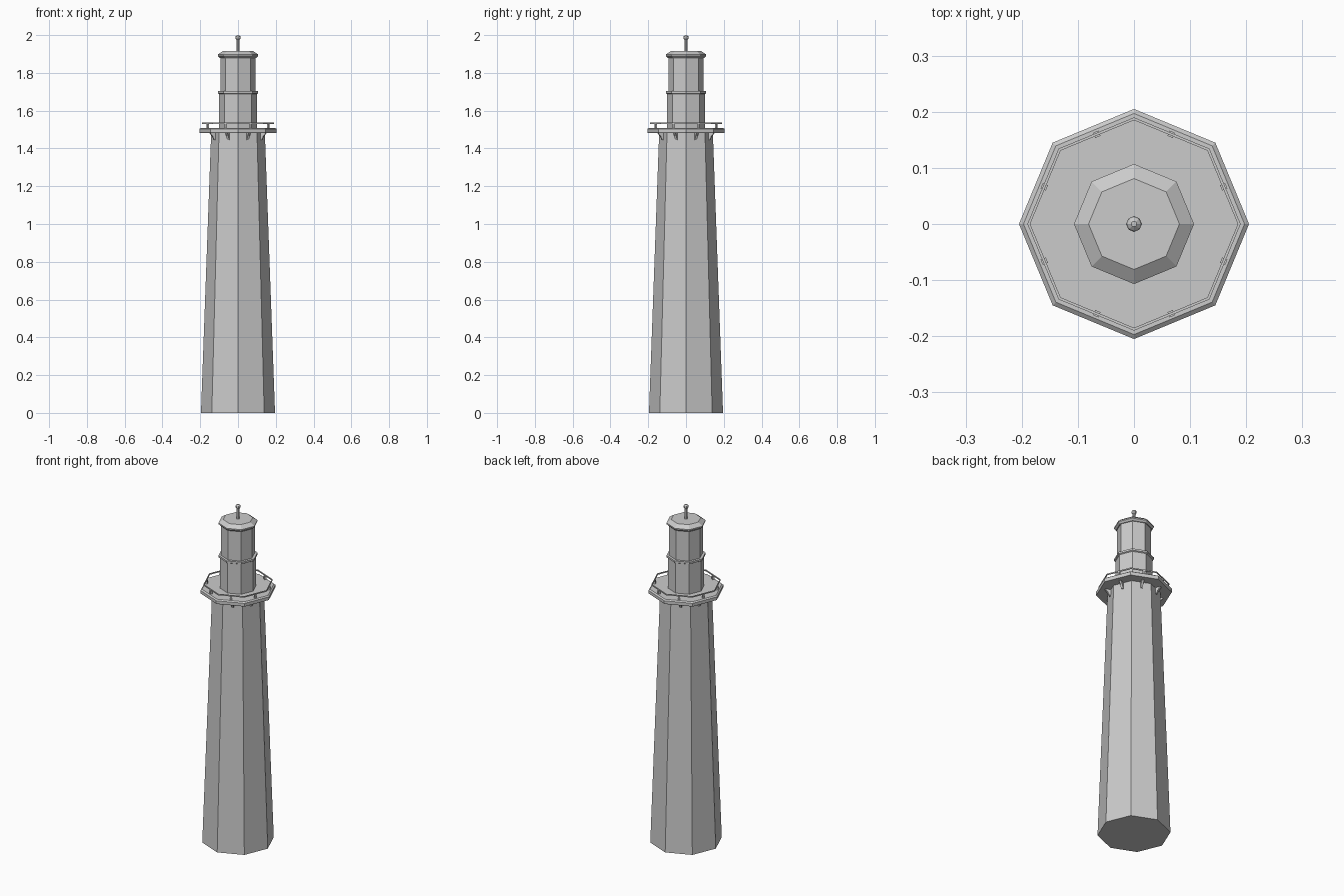
import bpy, math
from mathutils import Matrix

if "Cube" in bpy.data.objects:
    bpy.data.objects.remove(bpy.data.objects["Cube"])

N = 8

def make(name, verts, faces):
    me = bpy.data.meshes.new(name)
    me.from_pydata(verts, [], faces)
    ob = bpy.data.objects.new(name, me)
    bpy.context.collection.objects.link(ob)
    return ob

def ring(r, z, n=N):
    return [(r * math.cos(2 * math.pi * i / n), r * math.sin(2 * math.pi * i / n), z) for i in range(n)]

def lathe(name, profile, closed=False):
    """Eight-sided solid from (radius, z) points; closed makes a ring."""
    verts = [v for r, z in profile for v in ring(r, z)]
    m = len(profile)
    faces = []
    for k in range(m if closed else m - 1):
        a, b = k * N, ((k + 1) % m) * N
        faces += [(a + i, a + (i + 1) % N, b + (i + 1) % N, b + i) for i in range(N)]
    if not closed:
        faces += [tuple(reversed(range(N))), tuple(range((m - 1) * N, m * N))]
    return make(name, verts, faces)

# Tapered tower
lathe("tower", [(0.196, 0), (0.142, 1.487)])
# Gallery deck with chamfered rim
lathe("gallery_deck", [(0.203, 1.483), (0.205, 1.487), (0.205, 1.503), (0.197, 1.509)])
# Lantern room base with ledge
lathe("lantern_base", [(0.1, 1.505), (0.1, 1.688), (0.107, 1.692), (0.107, 1.703)])
# Lantern room
lathe("lantern_room", [(0.092, 1.70), (0.092, 1.885)])
# Roof
lathe("roof", [(0.097, 1.88), (0.107, 1.89), (0.107, 1.897), (0.081, 1.915)])
# Roof spike and ball
lathe("spike", [(0.009, 1.91), (0.008, 1.98)])
lathe("spike_ball", [(0.005, 1.973), (0.012, 1.979), (0.014, 1.986), (0.012, 1.994), (0.005, 2.0)])
# Handrail
lathe("handrail", [(0.185, 1.53), (0.190, 1.53), (0.190, 1.537), (0.185, 1.537)], closed=True)

# Rail posts and deck brackets, one per side
for i in range(N):
    rot = Matrix.Rotation(math.radians(22.5 + 45 * i), 4, 'Z')
    post = make(f"rail_post_{i + 1}",
                [(x, y, z) for z in (1.505, 1.532) for x, y in
                 ((0.168, -0.005), (0.178, -0.005), (0.178, 0.005), (0.168, 0.005))],
                [(3, 2, 1, 0), (4, 5, 6, 7)] + [(k, (k + 1) % 4, (k + 1) % 4 + 4, k + 4) for k in range(4)])
    post.matrix_world = rot
    profile = [(0.125, 1.445), (0.138, 1.445), (0.147, 1.465), (0.165, 1.485), (0.125, 1.485)]
    n = len(profile)
    bracket = make(f"deck_bracket_{i + 1}",
                   [(x, y, z) for y in (-0.006, 0.006) for x, z in profile],
                   [tuple(range(n)), tuple(reversed(range(n, 2 * n)))] +
                   [((k + 1) % n, k, k + n, (k + 1) % n + n) for k in range(n)])
    bracket.matrix_world = rot
